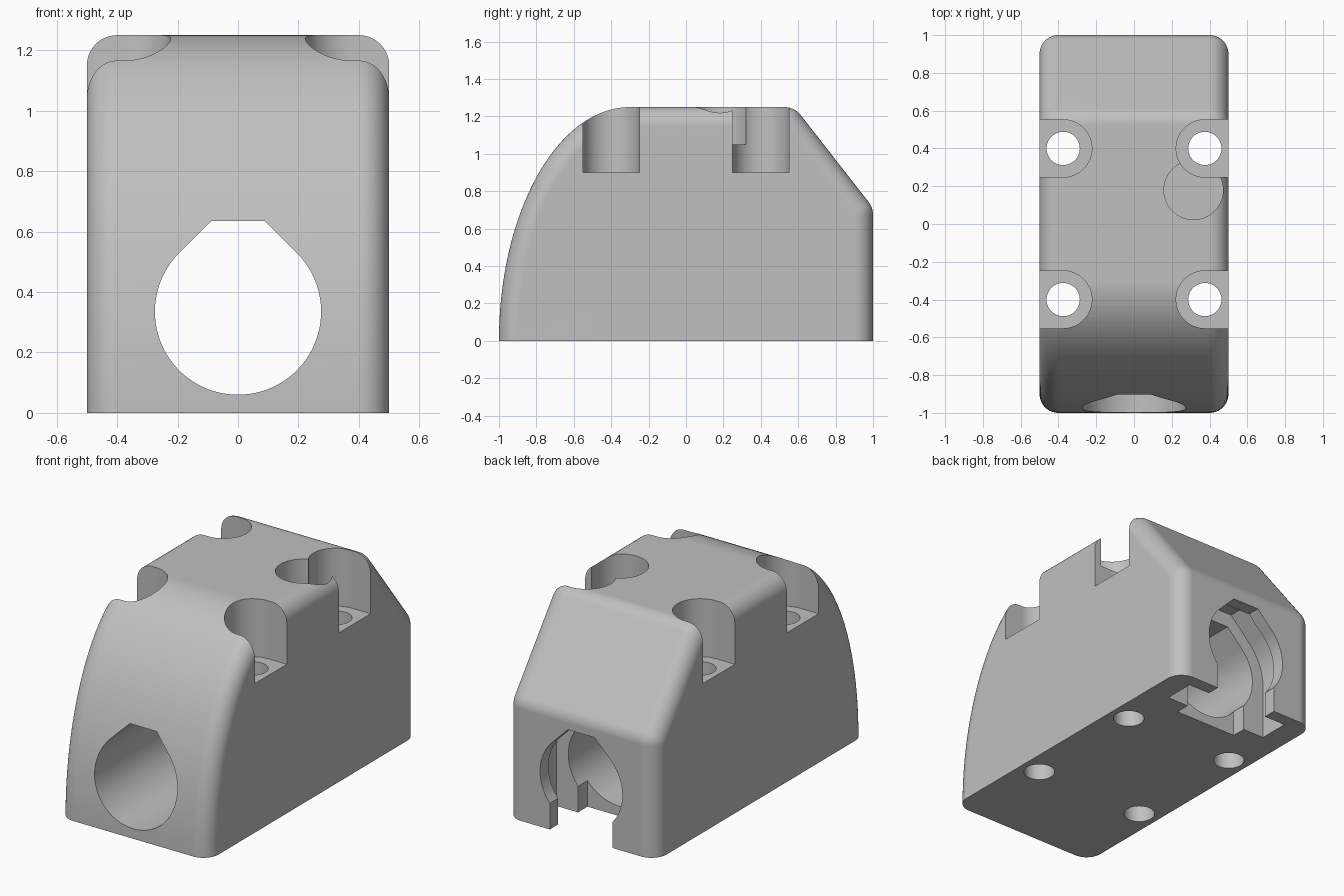
import bpy, bmesh
from math import sin, cos, tan, pi, radians

cube = bpy.data.objects.get("Cube")
if cube:
    bpy.data.objects.remove(cube, do_unlink=True)

grey = bpy.data.materials.new("light_grey")
grey.use_nodes = True
colour = (0.53, 0.53, 0.53, 1)
grey.diffuse_color = colour
grey.node_tree.nodes["Principled BSDF"].inputs["Base Color"].default_value = colour


def add_object(name, bm):
    bmesh.ops.recalc_face_normals(bm, faces=bm.faces)
    mesh = bpy.data.meshes.new(name)
    bm.to_mesh(mesh)
    bm.free()
    mesh.materials.append(grey)
    obj = bpy.data.objects.new(name, mesh)
    bpy.context.collection.objects.link(obj)
    return obj


def loft(name, rings):
    """Join equal closed rings of points into a capped solid."""
    bm = bmesh.new()
    loops = [[bm.verts.new(p) for p in ring] for ring in rings]
    n = len(loops[0])
    for a, b in zip(loops, loops[1:]):
        for i in range(n):
            j = (i + 1) % n
            bm.faces.new((a[i], a[j], b[j], b[i]))
    bm.faces.new(loops[0])
    bm.faces.new(loops[-1])
    return add_object(name, bm)


def arc(cx, cy, r, start, end, steps):
    angles = [radians(start + (end - start) * i / steps) for i in range(steps + 1)]
    return [(cx + r * cos(a), cy + r * sin(a)) for a in angles]


# Body: side profile as (y, z, normal) points, domed front and sloped back
HEIGHT, FILLET, ROUND = 1.25, 0.1, 0.11
A, CY = 0.7, -0.3
profile = []
for i in range(41):
    t = pi / 2 * i / 40
    ny, nz = -cos(t) / A, sin(t) / HEIGHT
    length = (ny * ny + nz * nz) ** 0.5
    profile.append((CY - A * cos(t), HEIGHT * sin(t), ny / length, nz / length))

SLOPE = 38          # direction of the slope's normal
top_y = 0.58
low_z = HEIGHT - (1 - top_y) / tan(radians(SLOPE))
top_y -= ROUND * tan(radians((90 - SLOPE) / 2))
low_z -= ROUND * tan(radians(SLOPE / 2))
for cy, cz, start, end in ((top_y, HEIGHT - ROUND, 90, SLOPE),
                           (1 - ROUND, low_z, SLOPE, 0)):
    for y, z in arc(cy, cz, ROUND, start, end, 8):
        profile.append((y, z, (y - cy) / ROUND, (z - cz) / ROUND))
profile.append((1, 0, 1, 0))

# Sections shrink towards both sides to round the outer edges
sections = []
for i in range(11):
    a = pi / 2 * i / 10
    sections.append((0.5 - FILLET + FILLET * cos(a), FILLET * (1 - sin(a))))
sections += [(-x, d) for x, d in reversed(sections)]
body = loft("housing_body", [[(x, y - ny * d, z - nz * d) for y, z, ny, nz in profile]
                             for x, d in sections])


def cut(cutter):
    mod = body.modifiers.new("cut", 'BOOLEAN')
    mod.operation = 'DIFFERENCE'
    mod.solver = 'EXACT'
    mod.object = cutter
    bpy.context.view_layer.objects.active = body
    bpy.ops.object.modifier_apply(modifier=mod.name)
    bpy.data.objects.remove(cutter, do_unlink=True)


def cut_along_z(name, points, low, high):
    cut(loft(name, [[(x, y, z) for x, y in points] for z in (low, high)]))


def cut_along_y(name, points, low, high):
    cut(loft(name, [[(x, y, z) for x, z in points] for y in (low, high)]))


# Screw pockets, open to the sides, with through holes
for side in (1, -1):
    for y in (0.4, -0.4):
        pocket = arc(0.375, y, 0.152, 90, 270, 32) + [(0.7, y - 0.152), (0.7, y + 0.152)]
        cut_along_z("pocket_cutter", [(side * px, py) for px, py in pocket], 0.9, 1.5)
        cut_along_z("hole_cutter", arc(side * 0.375, y, 0.088, 0, 352.5, 47), -0.2, 1.1)

# Shallow round recess beside one pocket
cut_along_z("recess_cutter", arc(0.315, 0.18, 0.157, 0, 354, 59), 1.05, 1.5)

# Bore with a flattened, chamfered roof
AXIS_Z = 0.335


def roof_points(r, start):
    half = arc(0, AXIS_Z, r, start, 45, 30)
    cap = r * 1.09
    half.append((r * 2 ** 0.5 - cap, AXIS_Z + cap))
    return half


def mirrored(half):
    return half + [(-x, z) for x, z in reversed(half)]


cut_along_y("bore_cutter", mirrored(roof_points(0.275, -87)), -1.3, 1.3)

# Rear slot and the wider collar groove, both open at the bottom
cut_along_y("slot_cutter", mirrored([(0.21, -0.2), (0.21, AXIS_Z)]), 0.64, 1.3)
cut_along_y("groove_cutter", mirrored([(0.355, -0.2)] + roof_points(0.355, 0)), 0.73, 0.92)

# Smooth shading with crisp edges
bpy.ops.object.select_all(action='DESELECT')
body.select_set(True)
bpy.context.view_layer.objects.active = body
bpy.ops.object.shade_smooth_by_angle(angle=radians(30))
weighted = body.modifiers.new("even_normals", 'WEIGHTED_NORMAL')
weighted.keep_sharp = True
